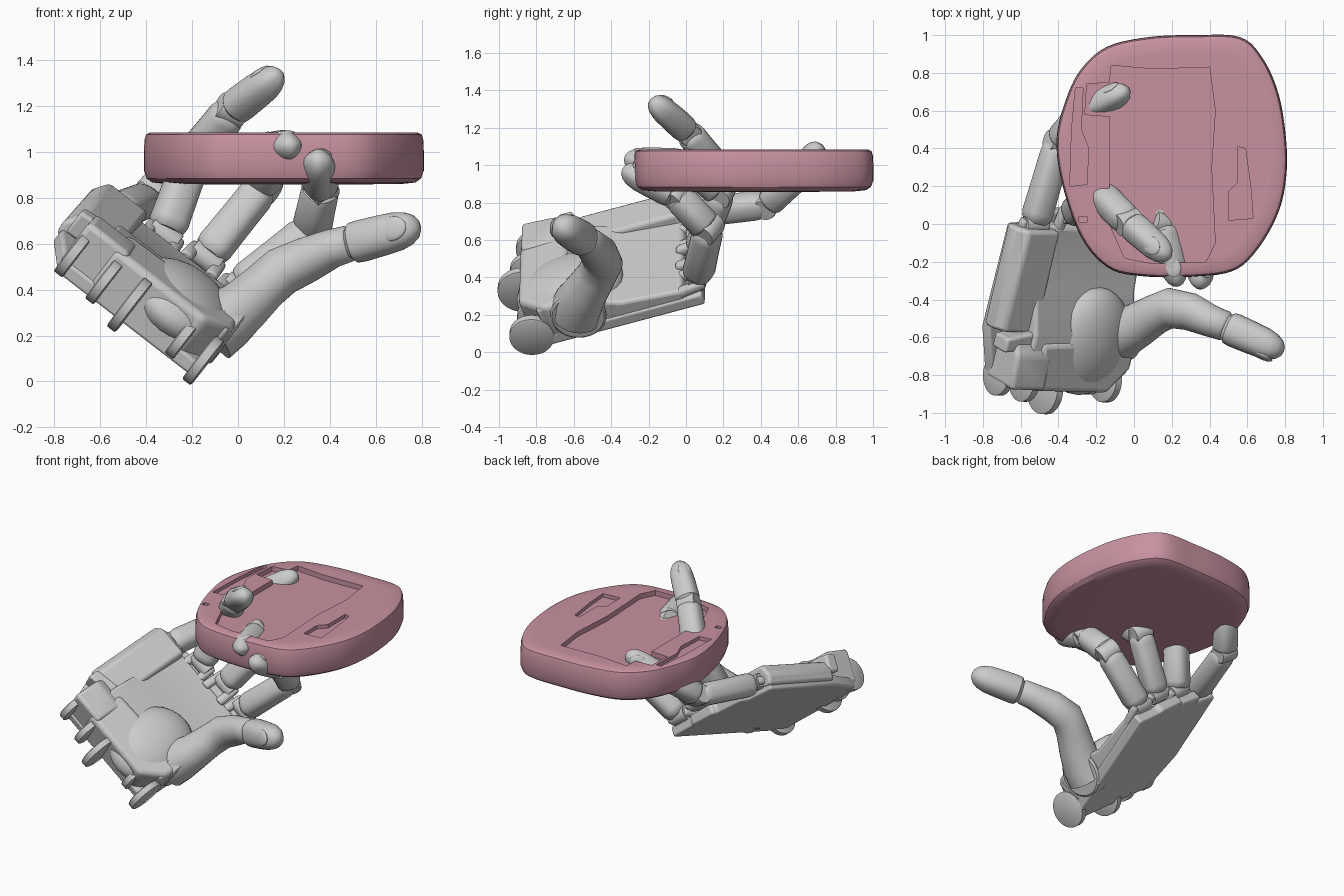
import bpy, bmesh, math
from mathutils import Vector

if "Cube" in bpy.data.objects:
    bpy.data.objects.remove(bpy.data.objects["Cube"])

# Palm frame: U across the palm, V towards the fingers, N out of the palm
V = Vector((0.22, 0.94, 0.25)).normalized()
U = Vector((-0.79, 0.02, 0.61))
U = (U - V * U.dot(V)).normalized()
N = V.cross(U)
N = N if N.z > 0 else -N
P0 = Vector((-0.19, -0.82, 0.01))


def L(u, v, n):
    return P0 + U * u + V * v + N * n


def world(x, y, z):
    return Vector((x, y, z))


def smooth(ob, angle):
    bpy.ops.object.select_all(action='DESELECT')
    ob.select_set(True)
    bpy.context.view_layer.objects.active = ob
    bpy.ops.object.shade_smooth_by_angle(angle=math.radians(angle))


def finish(name, bm, angle=35, bevel=0):
    bmesh.ops.recalc_face_normals(bm, faces=bm.faces)
    me = bpy.data.meshes.new(name)
    bm.to_mesh(me)
    bm.free()
    ob = bpy.data.objects.new(name, me)
    bpy.context.collection.objects.link(ob)
    if bevel:
        m = ob.modifiers.new("bevel", 'BEVEL')
        m.width, m.segments = bevel, 3
    smooth(ob, angle)
    return ob


def squircle(t, p):
    c, s = math.cos(t), math.sin(t)
    return (math.copysign(abs(c) ** (2 / p), c), math.copysign(abs(s) ** (2 / p), s))


def loft(name, rings, **kw):
    bm = bmesh.new()
    vs = [[bm.verts.new(co) for co in r] for r in rings]
    k = len(vs[0])
    for a, b in zip(vs, vs[1:]):
        for i in range(k):
            bm.faces.new((a[i], a[(i + 1) % k], b[(i + 1) % k], b[i]))
    bm.faces.new(vs[0])
    bm.faces.new(vs[-1])
    return finish(name, bm, **kw)


def sweep(name, path, radii, side, squash=1.0, p=2.0, k=28, **kw):
    path = [Vector(q) for q in path]
    rings = []
    for i, (q, r) in enumerate(zip(path, radii)):
        d = (path[min(i + 1, len(path) - 1)] - path[max(i - 1, 0)]).normalized()
        s = (side - d * side.dot(d)).normalized()
        w = d.cross(s)
        pts = [squircle(2 * math.pi * j / k, p) for j in range(k)]
        rings.append([q + s * (x * r) + w * (y * r * squash) for x, y in pts])
    return loft(name, rings, **kw)


def disc(name, c, axis, r, half):
    ts = [-1, -0.8, 0.8, 1]
    return sweep(name, [c + axis * half * t for t in ts], [r * 0.93, r, r, r * 0.93], axis.orthogonal())


def prism(name, f, pts, h0, h1, bevel=0.02):
    bm = bmesh.new()
    a = [bm.verts.new(f(x, y, h0)) for x, y in pts]
    b = [bm.verts.new(f(x, y, h1)) for x, y in pts]
    bm.faces.new(a)
    bm.faces.new(b)
    for i in range(len(a)):
        j = (i + 1) % len(a)
        bm.faces.new((a[i], a[j], b[j], b[i]))
    return finish(name, bm, bevel=bevel)


def ellipsoid(name, c, axes):
    bm = bmesh.new()
    bmesh.ops.create_uvsphere(bm, u_segments=28, v_segments=16, radius=1)
    for v in bm.verts:
        v.co = c + axes[0] * v.co.x + axes[1] * v.co.y + axes[2] * v.co.z
    return finish(name, bm)


BODY = [(0, .7), (.05, .92), (.12, 1), (.5, .97), (.86, .96), (.95, .88), (1, .68)]
TIP = [(0, .75), (.06, .97), (.15, 1), (.45, .97), (.68, .92), (.82, .8), (.92, .6), (.98, .34), (1, .12)]


def phalanx(name, a, b, r, side, prof, p=2.5):
    sweep(name, [a.lerp(b, t) for t, s in prof], [r * s for t, s in prof], side, 0.97, p)


def nail(name, a, b, prev, r):
    d = (b - a).normalized()
    out = (prev - d * prev.dot(d)).normalized()
    w = d.cross(out)
    ellipsoid(name, a.lerp(b, .7) + out * r * .74, (d * r * .75, w * r * .6, out * r * .2))


# Fingers: knuckle, middle joint, end joint, tip
fingers = {
    "index": ([(0.0, .06, .40), (.32, .12, .66), (.36, -.05, .84), (.35, -.34, .98)], .085),
    "middle": ([(-.14, .06, .54), (.11, .19, .85), (.15, .0, 1.01), (.235, -.33, 1.03)], .082),
    "ring": ([(-.32, .05, .64), (-.2, .18, .97), (-.03, .01, 1.18), (.185, -.18, 1.345)], .085),
    "little": ([(-.53, -.01, .74), (-.40, .43, .79), (-.27, .6, .94), (-.03, .71, 1.1)], .08),
}
for fname, (pts, r) in fingers.items():
    p = [Vector(q) for q in pts]
    d = [(b - a).normalized() for a, b in zip(p, p[1:])]
    bend = d[0].cross(d[1]).normalized()
    for i, seg in enumerate(("proximal", "middle_segment", "fingertip")):
        rr = r * (1, .97, .9)[i]
        a = p[i] + d[i] * (.02 if i == 0 else .015)
        b = p[i + 1] - d[i] * (.005 if i < 2 else 0)
        phalanx(f"{fname}_{seg}", a, b, rr, bend, TIP if i == 2 else BODY)
        if i:
            disc(f"{fname}_joint_{i}", p[i], bend, rr * .82, rr * .8)
    nail(f"{fname}_nail", p[2], p[3], d[1] - d[2], r * .9)
    # Hinge barrel and prongs joining the finger to the palm
    disc(f"{fname}_knuckle", p[0], U, .05, .07)
    for s in (-1, 1):
        phalanx(f"{fname}_prong_{'ab'[s > 0]}", p[0] - V * .12 - N * .02 + U * s * .07,
                p[0] + U * s * .065 + V * .04, .03, U, BODY)

# Thumb
thumb = [(-.12, -.585, .22), (-.05, -.57, .27), (.03, -.53, .335), (.11, -.48, .41), (.19, -.445, .48),
         (.3, -.465, .53), (.41, -.515, .58), (.48, -.54, .6), (.5, -.55, .605)]
sweep("thumb_base", thumb, [.145, .135, .118, .107, .107, .1, .085, .08, .06], Vector((0, 0, 1)), angle=60)
ta, tb = Vector((.49, -.545, .6)), Vector((.79, -.675, .68))
phalanx("thumb_tip", ta, tb, .092, Vector((0, 0, 1)), TIP, 2.3)
nail("thumb_nail", ta, tb, Vector((.2, -.9, .25)), .09)
disc("thumb_socket", L(.04, .31, .145), U, .15, .05)

# Palm: back plate, heel with chamfered thumb corner, little finger side block, thumb mound
prism("palm_back_plate", L,
      [(.03, 0), (.76, 0), (.86, .28), (.85, .86), (.65, .88), (.64, .95), (.43, .96),
       (.42, 1.0), (.22, 1.0), (.2, .98), (0, .98), (0, .04)], 0, .07)
prism("palm_slope", lambda v, n, u: L(u, v, n),
      [(.1, .03), (.1, .24), (.32, .24), (.55, .15), (.88, .12), (.9, .03)], .01, .68, .02)
prism("palm_heel", L, [(.12, 0), (.62, 0), (.62, .27), (.0, .3), (0, .14)], .03, .255, .03)
prism("wrist_side_block", lambda v, n, u: L(u, v, n),
      [(.01, .03), (.01, .27), (.2, .26), (.28, .2), (.28, .03)], .55, .78, .025)
prism("little_finger_block", lambda u, n, v: L(u, v, n),
      [(.6, .03), (.87, .03), (.88, .1), (.83, .175), (.62, .175)], .3, .87)
prism("palm_strap", L, [(.47, .26), (.84, .2), (.84, .28), (.47, .36)], .1, .22, .015)
ellipsoid("thumb_mound", L(.25, .26, .15), (U * .25, V * .3, N * .14))

# Wrist hinge plates
for i, (u, v, n, r) in enumerate(((.02, .025, .085, .12), (.15, .05, .1, .1), (.42, -.03, .1, .135),
                                  (.57, .01, .1, .11), (.75, .04, .1, .11))):
    disc(f"wrist_hinge_{i + 1}", L(u, v, n), U, r, .024)

# Rounded slab: smooth closed outline, lofted through an edge profile
outline = [(.08, .99), (.32, 1.0), (.56, .99), (.68, .88), (.765, .69), (.805, .45), (.805, .24), (.76, .05),
           (.65, -.14), (.52, -.25), (.29, -.28), (.03, -.275), (-.14, -.23), (-.28, -.07), (-.38, .21),
           (-.41, .45), (-.36, .66), (-.28, .82), (-.14, .94)]
o = [Vector(q) for q in outline]
n = len(o)
curve = []
for i in range(n):
    a, b, c, e = (o[(i + k) % n] for k in (-1, 0, 1, 2))
    for t in (0, .2, .4, .6, .8):
        curve.append(.5 * (2 * b + (c - a) * t + (2 * a - 5 * b + 4 * c - e) * t * t
                           + (3 * b - a - 3 * c + e) * t ** 3))
C = Vector((.2, .36))
prof = [(.5, .858), (.85, .861), (.94, .867), (.98, .885), (1, .92), (1, .99), (.996, 1.05),
        (.985, 1.075), (.955, 1.085), (.85, 1.085)]
slab = loft("slab", [[(C + (q - C) * s).to_3d() + Vector((0, 0, z)) for q in curve] for s, z in prof])
mat = bpy.data.materials.new("pink_clay")
mat.diffuse_color = (.58, .29, .35, 1)
mat.use_nodes = True
mat.node_tree.nodes["Principled BSDF"].inputs["Base Color"].default_value = mat.diffuse_color
slab.data.materials.append(mat)

# Shallow recesses in the top: wide panel with finger notch, left slot, right slot, dimple
cuts = [([(-.05, -.18), (.1, -.21), (.38, -.2), (.43, -.1), (.41, .3), (.43, .6), (.4, .83), (.1, .82),
          (-.12, .84), (-.13, .75), (-.25, .74), (-.26, .58), (-.13, .57), (-.13, 0)], 1.05),
        ([(-.34, .2), (-.25, .21), (-.24, .4), (-.28, .5), (-.27, .72), (-.31, .72), (-.33, .5)], 1.06),
        ([(.5, .02), (.63, .03), (.62, .18), (.59, .4), (.55, .41), (.55, .22), (.5, .17)], 1.06),
        ([(-.29, .01), (-.25, .01), (-.25, .04), (-.29, .04)], 1.06)]
for pts, z in cuts:
    cutter = prism("recess_cutter", world, pts, z, 1.2, 0)
    cutter.hide_render = True
    m = slab.modifiers.new("recess", 'BOOLEAN')
    m.operation, m.solver, m.object = 'DIFFERENCE', 'EXACT', cutter
    bpy.context.view_layer.objects.active = slab
    bpy.ops.object.modifier_apply(modifier=m.name)
    bpy.data.objects.remove(cutter)
smooth(slab, 30)
